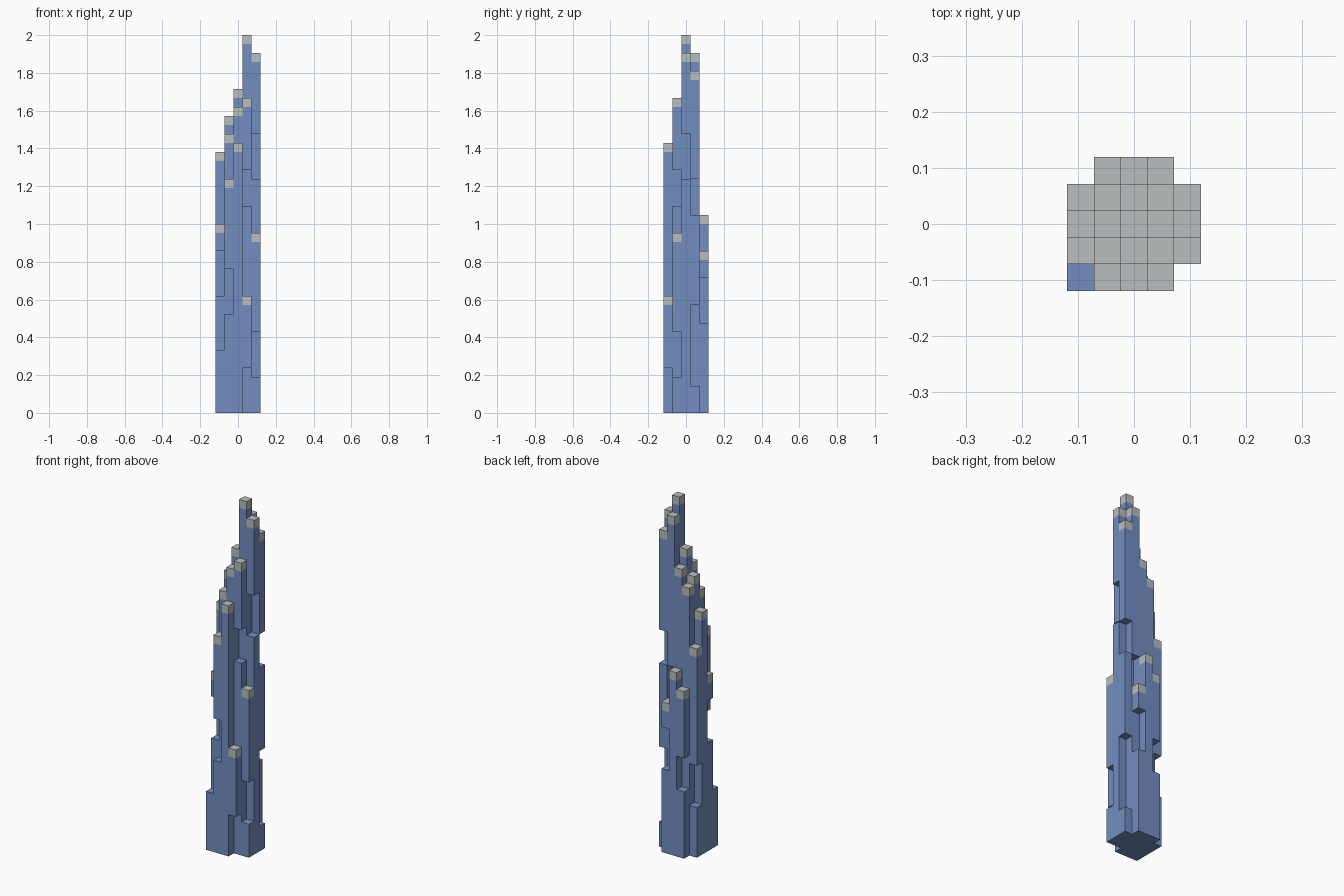
import bpy, bmesh
from mathutils import Vector

if "Cube" in bpy.data.objects:
    bpy.data.objects.remove(bpy.data.objects["Cube"], do_unlink=True)

UNIT = 2 / 42  # one block of the tower


def material(name, rgb):
    mat = bpy.data.materials.new(name)
    mat.use_nodes = True
    mat.diffuse_color = (*rgb, 1)
    mat.node_tree.nodes["Principled BSDF"].inputs["Base Color"].default_value = (*rgb, 1)
    return mat


blue = material("facade blue", (0.17, 0.27, 0.53))
grey = material("roof grey", (0.49, 0.515, 0.515))

# Column heights in blocks, rows from back to front, left end at -x
heights = [
    [0, 20, 22, 18, 0],
    [25, 32, 34, 40, 38],
    [29, 33, 36, 42, 40],
    [21, 31, 34, 35, 20],
    [7, 26, 30, 13, 0],
]

# Open stretches (from, to) in the twisting outer columns
gaps = {
    (-1, 2): [(8, 12)],
    (1, 2): [(10, 15)],
    (-2, 1): [(6, 11)],
    (1, 1): [(18, 22)],
    (2, 1): [(3, 12), (22, 26)],
    (2, 0): [(26, 31)],
    (-2, -1): [(13, 18)],
    (1, -1): [(23, 27)],
    (2, -1): [(4, 9)],
    (-1, -2): [(11, 16)],
    (1, -2): [(0, 5)],
}

# Sort the blocks into facade and roof caps
body, caps = set(), set()
for row, line in enumerate(heights):
    for col, top in enumerate(line):
        x, y = col - 2, 2 - row
        for z in range(top):
            if any(a <= z < b for a, b in gaps.get((x, y), [])):
                continue
            is_cap = z == top - 1 and (x, y) != (-2, -2)
            (caps if is_cap else body).add((x, y, z))
solid = body | caps


def block_mesh(name, blocks, mat):
    """Outer skin of a set of blocks, merged into large flat faces."""
    bm = bmesh.new()
    for block in blocks:
        centre = Vector(block) + Vector((0, 0, 0.5))
        for axis in range(3):
            for sign in (-1, 1):
                n = Vector((0, 0, 0))
                n[axis] = sign
                if tuple(int(c) for c in Vector(block) + n) in solid:
                    continue
                u = Vector((0, 0, 0))
                u[(axis + 1) % 3] = 0.5
                v = n.cross(u)
                mid = centre + n * 0.5
                corners = (mid - u - v, mid + u - v, mid + u + v, mid - u + v)
                bm.faces.new([bm.verts.new(c * UNIT) for c in corners])
    bmesh.ops.remove_doubles(bm, verts=bm.verts, dist=UNIT / 100)
    bmesh.ops.dissolve_limit(bm, angle_limit=0.01, verts=bm.verts, edges=bm.edges)
    mesh = bpy.data.meshes.new(name)
    bm.to_mesh(mesh)
    bm.free()
    mesh.materials.append(mat)
    obj = bpy.data.objects.new(name, mesh)
    bpy.context.collection.objects.link(obj)


block_mesh("tower_body", body, blue)
block_mesh("roof_caps", caps, grey)
